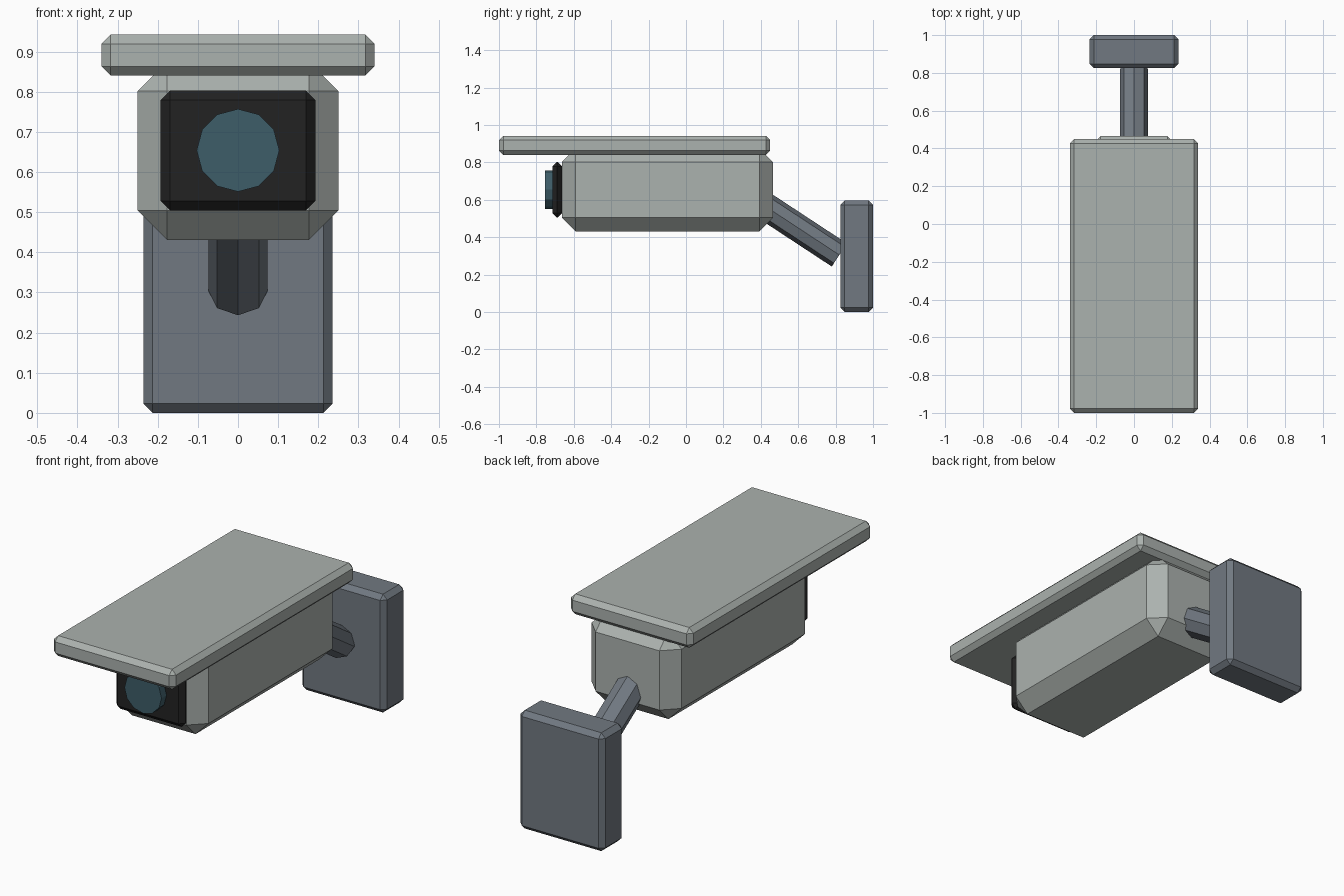
import bpy, bmesh
from mathutils import Vector

if "Cube" in bpy.data.objects:
    bpy.data.objects.remove(bpy.data.objects["Cube"])


def material(name, rgb):
    m = bpy.data.materials.new(name)
    m.diffuse_color = (*rgb, 1.0)
    m.use_nodes = True
    m.node_tree.nodes["Principled BSDF"].inputs["Base Color"].default_value = m.diffuse_color
    return m


SHELL = material("light grey shell", (0.41, 0.445, 0.425))
SLATE = material("slate mount", (0.165, 0.19, 0.22))
BLACK = material("black bezel", (0.016, 0.016, 0.016))
GLASS = material("teal glass", (0.048, 0.11, 0.14))


def finish(name, bm, mat):
    bmesh.ops.recalc_face_normals(bm, faces=bm.faces)
    mesh = bpy.data.meshes.new(name)
    bm.to_mesh(mesh)
    bm.free()
    mesh.materials.append(mat)
    obj = bpy.data.objects.new(name, mesh)
    bpy.context.collection.objects.link(obj)
    return obj


def chamfered_box(name, half_x, y, z, chamfer, mat):
    """Box centred on x, spanning the y and z ranges, with all edges chamfered."""
    bm = bmesh.new()
    bmesh.ops.create_cube(bm, size=1)
    bmesh.ops.scale(bm, vec=(2 * half_x, y[1] - y[0], z[1] - z[0]), verts=bm.verts)
    bmesh.ops.translate(bm, vec=(0, sum(y) / 2, sum(z) / 2), verts=bm.verts)
    bmesh.ops.bevel(bm, geom=bm.edges[:], offset=chamfer, segments=1,
                    affect='EDGES', profile=0.5)
    return finish(name, bm, mat)


def rod(name, start, end, radius, sides, mat):
    """Straight prism between two points, with one corner in the x = 0 plane."""
    start, end = Vector(start), Vector(end)
    axis = (end - start).normalized()
    side = Vector((1, 0, 0))
    bm = bmesh.new()
    bmesh.ops.create_cone(bm, cap_ends=True, segments=sides, radius1=radius,
                          radius2=radius, depth=(end - start).length)
    up = axis.cross(side)
    mid = (start + end) / 2
    for v in bm.verts:
        v.co = mid + side * v.co.x + up * v.co.y + axis * v.co.z
    return finish(name, bm, mat)


# Camera housing and sun shield
chamfered_box("camera_body", 0.25, (-0.663, 0.465), (0.431, 0.875), 0.073, SHELL)
chamfered_box("sun_shield", 0.34, (-1.0, 0.45), (0.84, 0.942), 0.023, SHELL)

# Front bezel and lens
chamfered_box("front_bezel", 0.193, (-0.715, -0.662), (0.504, 0.803), 0.024, BLACK)
rod("lens", (0, -0.68, 0.654), (0, -0.755, 0.654), 0.103, 12, GLASS)

# Mounting arm and wall plate
rod("mounting_arm", (0, 0.40, 0.581), (0, 0.82, 0.305), 0.074, 8, SLATE)
chamfered_box("wall_plate", 0.236, (0.825, 1.0), (0.0, 0.595), 0.023, SLATE)
